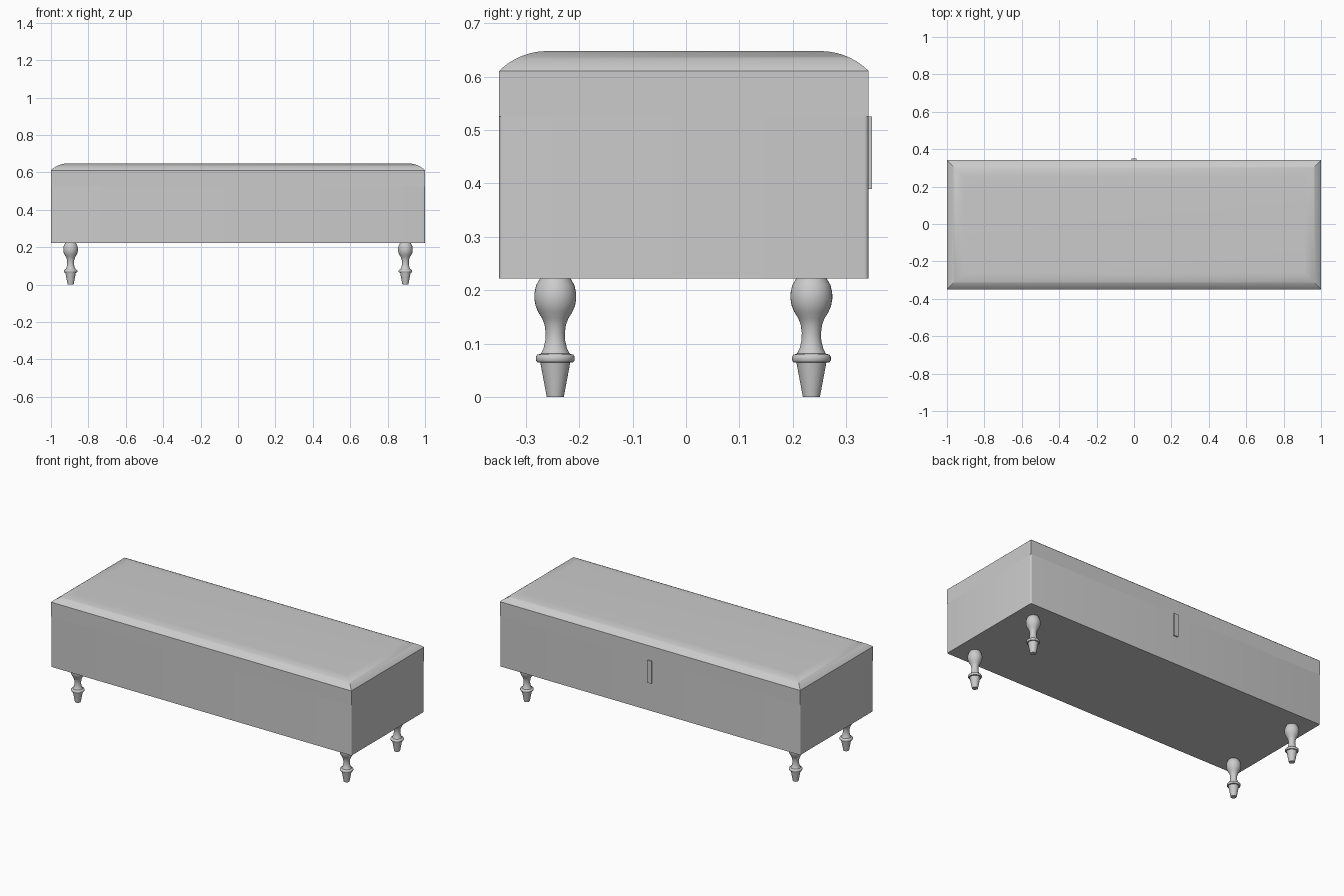
import bpy
import bmesh
from math import sin, cos, pi, asin

cube = bpy.data.objects.get("Cube")
if cube:
    bpy.data.objects.remove(cube, do_unlink=True)

grey = bpy.data.materials.new("plain grey")
grey.use_nodes = True
colour = (0.6, 0.6, 0.6, 1)
grey.diffuse_color = colour
grey.node_tree.nodes["Principled BSDF"].inputs["Base Color"].default_value = colour

YC = -0.004              # middle of the chest, front to back
HX, HY = 1.0, 0.346      # half sizes of the chest
Z_BASE, Z_LID, Z_RIM, Z_TOP = 0.222, 0.525, 0.611, 0.648


def finish(bm, name, smooth=None):
    bmesh.ops.recalc_face_normals(bm, faces=bm.faces)
    mesh = bpy.data.meshes.new(name)
    bm.to_mesh(mesh)
    bm.free()
    mesh.materials.append(grey)
    obj = bpy.data.objects.new(name, mesh)
    bpy.context.collection.objects.link(obj)
    if smooth:
        bpy.ops.object.select_all(action='DESELECT')
        obj.select_set(True)
        bpy.context.view_layer.objects.active = obj
        bpy.ops.object.shade_smooth_by_angle(angle=smooth)
    return obj


def loft(rings):
    """Skin closed rings of points and cap both ends."""
    bm = bmesh.new()
    loops = [[bm.verts.new(p) for p in ring] for ring in rings]
    n = len(loops[0])
    for a, b in zip(loops, loops[1:]):
        for i in range(n):
            j = (i + 1) % n
            bm.faces.new((a[i], a[j], b[j], b[i]))
    bm.faces.new(loops[0][::-1])
    bm.faces.new(loops[-1])
    return bm


def rectangle(hx, hy, z, yc=YC):
    return [(sx * hx, yc + sy * hy, z)
            for sx, sy in ((-1, -1), (1, -1), (1, 1), (-1, 1))]


# Chest body with rounded upright corners
body = loft([rectangle(HX, HY, Z_BASE), rectangle(HX, HY, Z_LID)])
uprights = [e for e in body.edges if abs(e.verts[0].co.z - e.verts[1].co.z) > 0.1]
bmesh.ops.bevel(body, geom=uprights, offset=0.008, segments=5,
                profile=0.5, affect='EDGES')
finish(body, "chest_body", pi / 6)

# Square-cornered lid with a domed, mitred cushion top
RUN, RISE = 0.09, Z_TOP - Z_RIM
radius = (RUN ** 2 + RISE ** 2) / (2 * RISE)
sweep = asin(RUN / radius)
finish(loft([rectangle(HX, HY, Z_LID), rectangle(HX, HY, Z_RIM)]), "lid_band")
STEPS = 10
rings = []
for i in range(STEPS + 1):
    a = sweep * (1 - i / STEPS)
    inset = RUN - radius * sin(a)
    rings.append(rectangle(HX - inset, HY - inset, Z_TOP - radius * (1 - cos(a))))
finish(loft(rings), "cushion_top", pi / 6)

# Pull tab on the back
finish(loft([rectangle(0.014, 0.008, z, 0.341) for z in (0.39, 0.525)]), "back_tab")

# Turned legs: radius and height pairs from floor to chest
PROFILE = [(0.016, 0), (0.028, 0.064), (0.034, 0.065), (0.0365, 0.069),
           (0.0365, 0.075), (0.034, 0.079), (0.027, 0.081), (0.022, 0.091),
           (0.0185, 0.106), (0.018, 0.12), (0.020, 0.135), (0.0245, 0.147),
           (0.032, 0.159), (0.037, 0.171), (0.0393, 0.184), (0.039, 0.195),
           (0.036, 0.209), (0.028, 0.223)]
SIDES = 32
for end, y in (("front", -0.245), ("back", 0.235)):
    for side, x in (("right", -0.895), ("left", 0.895)):
        leg = loft([[(x + r * cos(2 * pi * k / SIDES), y + r * sin(2 * pi * k / SIDES), z)
                     for k in range(SIDES)] for r, z in PROFILE])
        finish(leg, f"{end}_{side}_leg", 0.8)
